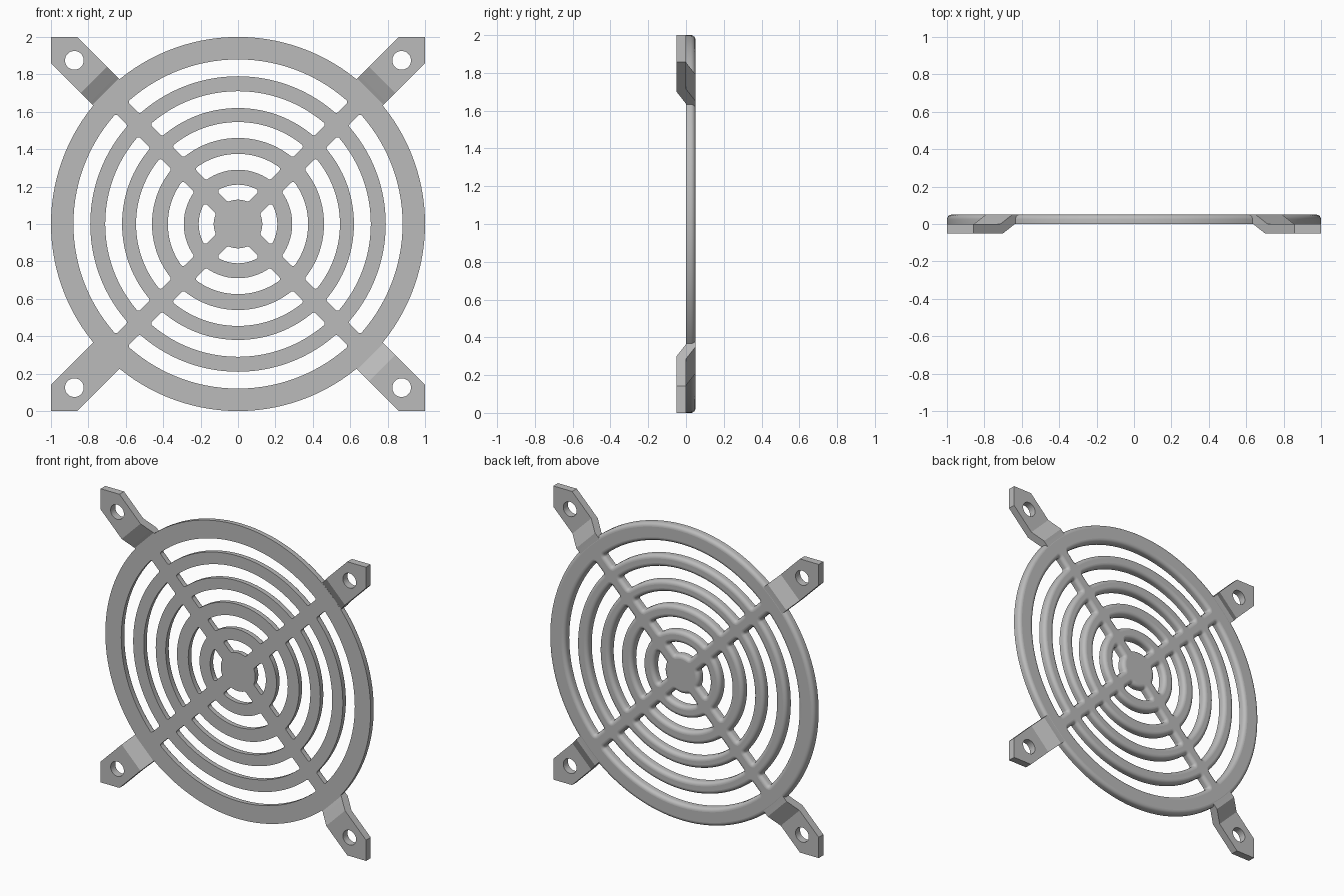
import bpy, bmesh
from math import sin, cos, asin, radians, degrees

cube = bpy.data.objects.get("Cube")
if cube:
    bpy.data.objects.remove(cube, do_unlink=True)

THICK = 0.05        # sheet thickness
ROUND = 0.025       # rounding of the rear edges
SPOKE = 0.045       # half width of a spoke
FILLET = 0.012      # corner radius of the slots
GAPS = [(0.13, 0.21), (0.29, 0.375), (0.46, 0.545), (0.62, 0.71), (0.79, 0.88)]

grey = bpy.data.materials.new("grey metal")
grey.use_nodes = True
grey.diffuse_color = (0.5, 0.5, 0.5, 1)
grey.node_tree.nodes["Principled BSDF"].inputs["Base Color"].default_value = (0.5, 0.5, 0.5, 1)


def finish(bm, name):
    bmesh.ops.recalc_face_normals(bm, faces=bm.faces[:])
    mesh = bpy.data.meshes.new(name)
    bm.to_mesh(mesh)
    bm.free()
    mesh.materials.append(grey)
    ob = bpy.data.objects.new(name, mesh)
    bpy.context.collection.objects.link(ob)
    return ob


def arc(r, start, end, n, centre=(0, 0), ends=True):
    """Points on an arc, angles in degrees."""
    steps = range(n + 1) if ends else range(1, n)
    angles = [radians(start + (end - start) * i / n) for i in steps]
    return [(centre[0] + r * cos(t), centre[1] + r * sin(t)) for t in angles]


def turn(points, angle):
    c, s = cos(radians(angle)), sin(radians(angle))
    return [(u * c - v * s, u * s + v * c) for u, v in points]


def slot(a, b, grow):
    """Rounded slot between radii a and b, widened by grow."""
    ra, rb, k = a + FILLET, b - FILLET, FILLET + grow
    pa = degrees(asin((SPOKE + FILLET) / ra))
    pb = degrees(asin((SPOKE + FILLET) / rb))

    def corner(r, at, start, end):
        return arc(k, start, end, 5, arc(r, at, at, 1)[0])

    return (arc(a - grow, pa, 90 - pa, 28, ends=False)
            + corner(ra, 90 - pa, 270 - pa, 180)
            + corner(rb, 90 - pb, 180, 90 - pb)
            + arc(b + grow, 90 - pb, pb, 28, ends=False)
            + corner(rb, pb, pb, -90)
            + corner(ra, pa, -90, pa - 180))


# Grille: rim, rings, spokes and hub in one plate, rounded at the rear
outlines = [lambda d: arc(1 - d, 0, 360, 128)[:-1]]
for gap in GAPS:
    for q in range(4):
        outlines.append(lambda d, g=gap, q=q: turn(slot(*g, d), 45 + 90 * q))

layers = [(0, 0)]
for i in range(7):
    t = radians(15 * i)
    layers.append((THICK - ROUND + ROUND * sin(t), ROUND * (1 - cos(t))))

bm = bmesh.new()
front_edges, back_edges = [], []
for outline in outlines:
    loops = [[bm.verts.new((u, y, v + 1)) for u, v in outline(d)] for y, d in layers]
    n = len(loops[0])
    for low, high in zip(loops, loops[1:]):
        for i in range(n):
            j = (i + 1) % n
            bm.faces.new((low[i], low[j], high[j], high[i])).smooth = True
    for loop, edges in ((loops[0], front_edges), (loops[-1], back_edges)):
        edges += [bm.edges.get((loop[i], loop[(i + 1) % n])) for i in range(n)]
for edges, side in ((front_edges, -1), (back_edges, 1)):
    bmesh.ops.triangle_fill(bm, edges=edges, use_beauty=True, normal=(0, side, 0))
finish(bm, "grille")


# Mounting tabs: bent strips with a pointed end
def bend(r, start):
    return -THICK * min(1, max(0, (r - start) / 0.09))


TIP = 2 ** 0.5
sections = [(r, 0.1) for r in (0.93, 1.0, 1.02, 1.09, 1.11, TIP - 0.1)] + [(TIP, 0)]
bm = bmesh.new()
for q in range(4):
    rows = []
    for r, half in sections:
        (u0, v0), (u1, v1) = turn([(r, -half), (r, half)], 45 + 90 * q)
        f, b = bend(r, 1.0) + 0.0005, bend(r, 1.02) + THICK - 0.0005
        if r > 1:
            f, b = f - 0.0005, b + 0.0005
        rows.append([bm.verts.new(p) for p in
                     ((u0, f, v0 + 1), (u1, f, v1 + 1), (u1, b, v1 + 1), (u0, b, v0 + 1))])
    bm.faces.new(rows[0])
    for low, high in zip(rows, rows[1:]):
        for i in range(4):
            j = (i + 1) % 4
            bm.faces.new((low[i], low[j], high[j], high[i]))
bmesh.ops.remove_doubles(bm, verts=bm.verts[:], dist=0.0001)
tabs = finish(bm, "mounting_tabs")

# Screw holes through the tabs
bm = bmesh.new()
for sx in (-1, 1):
    for sz in (-1, 1):
        rims = [[bm.verts.new((u, y, v + 1)) for u, v in
                 arc(0.05, 0, 360, 32, (0.875 * sx, 0.875 * sz))[:-1]] for y in (-0.1, 0.1)]
        for rim in rims:
            bm.faces.new(rim)
        for i in range(32):
            j = (i + 1) % 32
            bm.faces.new((rims[0][i], rims[0][j], rims[1][j], rims[1][i]))
cutter = finish(bm, "hole_cutter")
cutter.hide_render = True
holes = tabs.modifiers.new("holes", 'BOOLEAN')
holes.operation = 'DIFFERENCE'
holes.solver = 'EXACT'
holes.object = cutter
bpy.context.view_layer.update()
cut = bpy.data.meshes.new_from_object(tabs.evaluated_get(bpy.context.evaluated_depsgraph_get()))
tabs.modifiers.clear()
tabs.data = cut
bpy.data.objects.remove(cutter, do_unlink=True)
